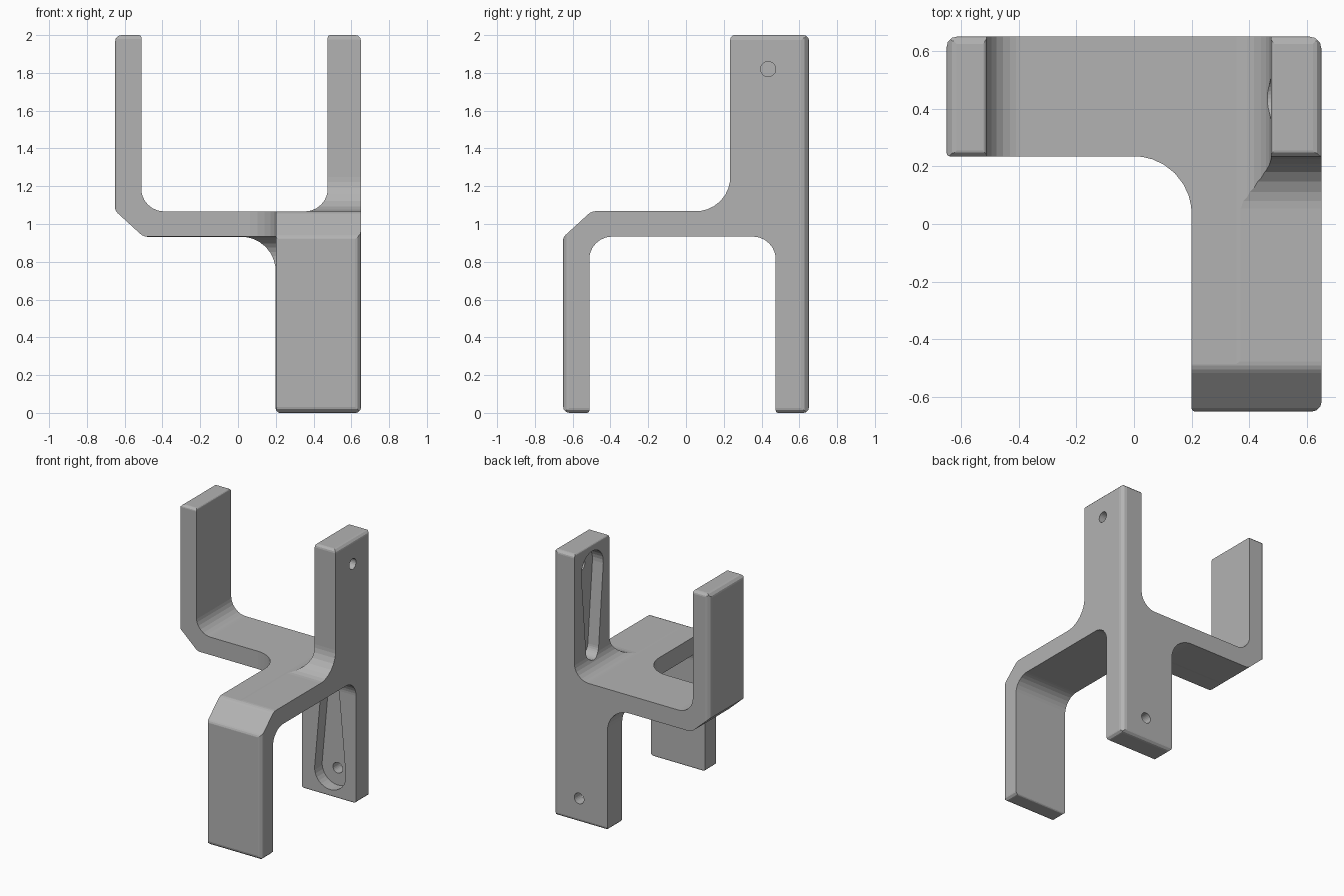
import bpy, bmesh
from math import sin, cos, tan, asin, pi, tau
from mathutils import Vector

cube = bpy.data.objects.get("Cube")
if cube:
    bpy.data.objects.remove(cube, do_unlink=True)

grey = bpy.data.materials.new("plain grey")
grey.use_nodes = True
tone = (0.45, 0.45, 0.45, 1)
grey.diffuse_color = tone
grey.node_tree.nodes["Principled BSDF"].inputs["Base Color"].default_value = tone


def rounded(corners):
    """Turn (u, v, radius) corners into an outline with arcs."""
    pts = []
    for i, (u, v, r) in enumerate(corners):
        p = Vector((u, v))
        a = (Vector(corners[i - 1][:2]) - p).normalized()
        b = (Vector(corners[(i + 1) % len(corners)][:2]) - p).normalized()
        half = a.angle(b) / 2
        centre = p + (a + b).normalized() * (r / sin(half))
        start = p + a * (r / tan(half)) - centre
        end = p + b * (r / tan(half)) - centre
        n = 8 if r > 0.1 else 3
        pts += [centre + start.lerp(end, k / n).normalized() * r for k in range(n + 1)]
    return pts


def prism(name, pts, axis, lo, hi):
    """Extrude an outline along one axis into a closed solid."""
    place = {"x": lambda u, v, w: (w, u, v),
             "y": lambda u, v, w: (u, w, v),
             "z": lambda u, v, w: (u, v, w)}[axis]
    bm = bmesh.new()
    near = [bm.verts.new(place(u, v, lo)) for u, v in pts]
    far = [bm.verts.new(place(u, v, hi)) for u, v in pts]
    bm.faces.new(near[::-1])
    bm.faces.new(far)
    for i in range(len(pts)):
        bm.faces.new((near[i - 1], near[i], far[i], far[i - 1]))
    bmesh.ops.recalc_face_normals(bm, faces=bm.faces)
    mesh = bpy.data.meshes.new(name)
    bm.to_mesh(mesh)
    bm.free()
    mesh.materials.append(grey)
    ob = bpy.data.objects.new(name, mesh)
    bpy.context.collection.objects.link(ob)
    return ob


def combine(body, tool, operation):
    """Apply a boolean and remove the tool."""
    mod = body.modifiers.new(tool.name, "BOOLEAN")
    mod.operation, mod.object, mod.solver = operation, tool, "EXACT"
    bpy.context.view_layer.objects.active = body
    bpy.ops.object.modifier_apply(modifier=mod.name)
    bpy.data.objects.remove(tool, do_unlink=True)


def cradle(edge):
    """Two arms on a deck with one wide post on the other side."""
    out = 0.651
    return rounded([
        (-out, 2, 0.035), (-0.512, 2, 0.012), (-0.512, 1.067, 0.12),
        (0.475, 1.067, 0.12), (0.475, 2, 0.012), (out, 2, 0.03),
        (out, -0.001, 0.03), (edge, -0.001, 0.025), (edge, 0.932, 0.18),
        (-0.5, 0.932, 0.06), (-out, 1.07, 0.04)])


def flipped(pts):
    return [(u, 2 - v) for u, v in pts]


def arc(u, v, r, a, b, n=16):
    steps = [a + (b - a) * k / n for k in range(n + 1)]
    return [(u + r * cos(t), v + r * sin(t)) for t in steps]


def keyhole(u, v, big=0.13, small=0.075, drop=0.61):
    """Tapered slot outline, wide end on the screw hole."""
    phi = -asin((big - small) / drop)
    return (arc(u, v, big, phi, pi - phi)
            + arc(u, v - drop, small, pi - phi, tau + phi))


# Bracket body: front, side and plan outlines intersected
body = prism("bracket_body", cradle(0.199), "y", -1, 1)
combine(body, prism("side_outline", flipped(cradle(0.234)), "x", -1, 1), "INTERSECT")
plan = rounded([(-0.65, 0.65, 0.035), (-0.65, 0.235, 0.01), (0.2, 0.235, 0.2),
                (0.2, -0.65, 0.01), (0.65, -0.65, 0.03), (0.65, 0.65, 0.04)])
combine(body, prism("plan_outline", plan, "z", -1, 3), "INTERSECT")

# Keyhole recesses and screw holes on the two mounting posts
hole_u, hole_v = 0.435, 1.82
for axis, turn in (("x", list), ("y", flipped)):
    recess = prism("keyhole_recess", turn(keyhole(hole_u, hole_v)), axis, 0.3, 0.565)
    combine(body, recess, "DIFFERENCE")
    circle = arc(hole_u, hole_v, 0.04, 0, tau * 23 / 24, 23)
    screw = prism("screw_hole", turn(circle), axis, 0.5, 0.8)
    combine(body, screw, "DIFFERENCE")
